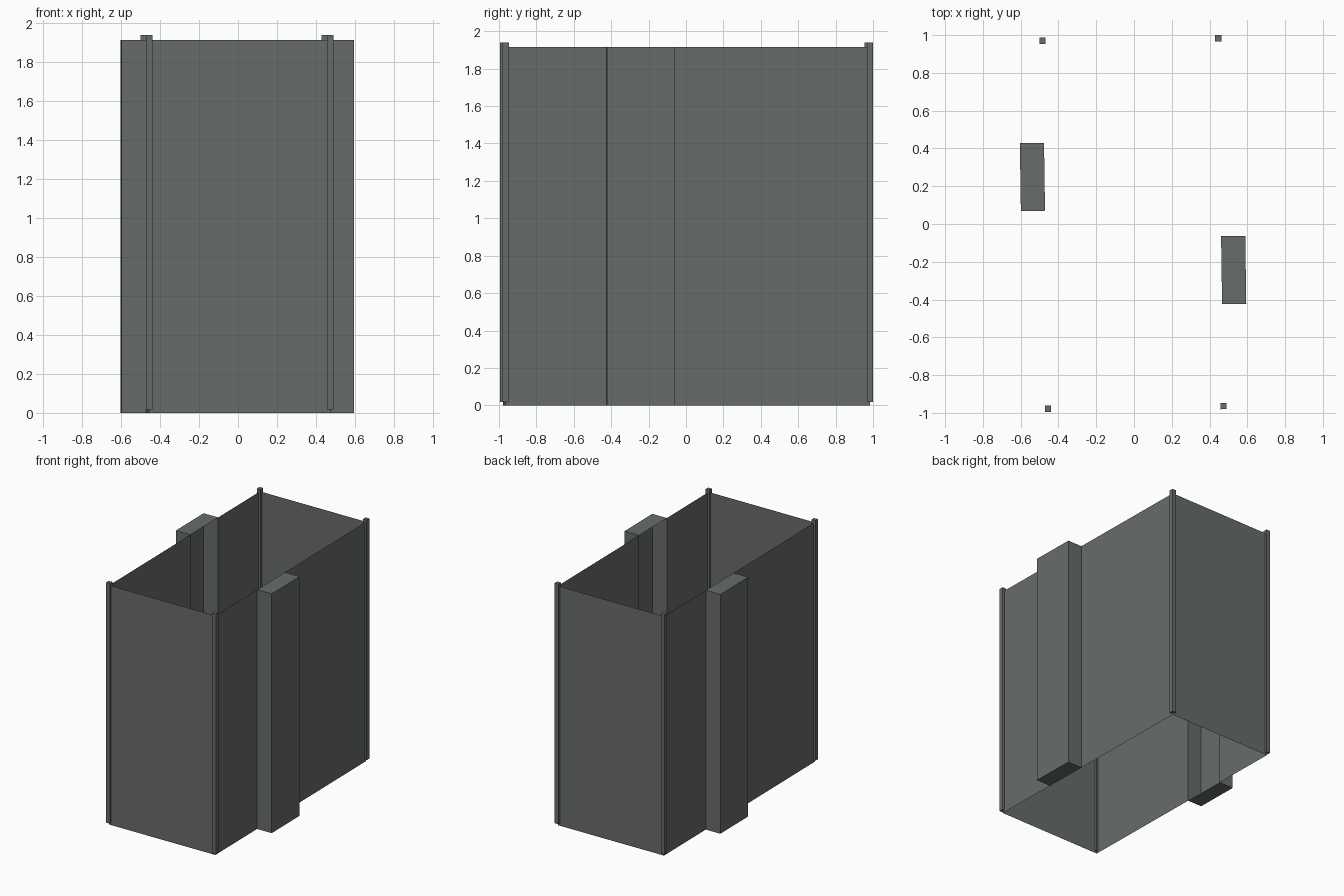
import bpy, bmesh, math

if "Cube" in bpy.data.objects:
    bpy.data.objects.remove(bpy.data.objects["Cube"])

# one grey for everything
grey = bpy.data.materials.new("slate grey")
grey.diffuse_color = (0.135, 0.15, 0.147, 1)
grey.use_nodes = True
grey.node_tree.nodes["Principled BSDF"].inputs["Base Color"].default_value = grey.diffuse_color

HALF_W, HALF_L, HEIGHT = 0.465, 0.974, 1.915
ALCOVE_X, ALCOVE_Y0, ALCOVE_Y1 = 0.593, 0.074, 0.434
POST, POST_Z0, POST_Z1 = 0.0165, 0.018, 1.94
TURN, CENTRE = math.radians(0.84), (-0.005, 0.003, 0)


def finish(name, bm):
    """Turn a bmesh into an object, set at the slight plan rotation."""
    mesh = bpy.data.meshes.new(name)
    bm.to_mesh(mesh)
    bm.free()
    mesh.materials.append(grey)
    obj = bpy.data.objects.new(name, mesh)
    obj.rotation_euler.z = TURN
    obj.location = CENTRE
    bpy.context.collection.objects.link(obj)
    return obj


# thin walls: half the plan outline, repeated by a half turn
half = [(HALF_W, -HALF_L), (HALF_W, -ALCOVE_Y1), (ALCOVE_X, -ALCOVE_Y1),
        (ALCOVE_X, -ALCOVE_Y0), (HALF_W, -ALCOVE_Y0), (HALF_W, HALF_L)]
outline = half + [(-x, -y) for x, y in half]
bm = bmesh.new()
low = [bm.verts.new((x, y, 0)) for x, y in outline]
top = [bm.verts.new((x, y, HEIGHT)) for x, y in outline]
n = len(outline)
for i in range(n):
    j = (i + 1) % n
    bm.faces.new((low[i], low[j], top[j], top[i]))
# top and bottom caps of the two side alcoves, which stay open to the inside
for s in (0, 6):
    bm.faces.new(top[s + 1:s + 5])
    bm.faces.new(low[s + 1:s + 5][::-1])
finish("walls_with_alcoves", bm)

# slim square corner posts
for sx, side in ((-1, "left"), (1, "right")):
    for sy, end in ((-1, "front"), (1, "back")):
        bm = bmesh.new()
        bmesh.ops.create_cube(bm, size=1)
        for v in bm.verts:
            v.co.x = v.co.x * 2 * POST + sx * HALF_W
            v.co.y = v.co.y * 2 * POST + sy * HALF_L
            v.co.z = POST_Z0 if v.co.z < 0 else POST_Z1
        finish(f"corner_post_{end}_{side}", bm)
